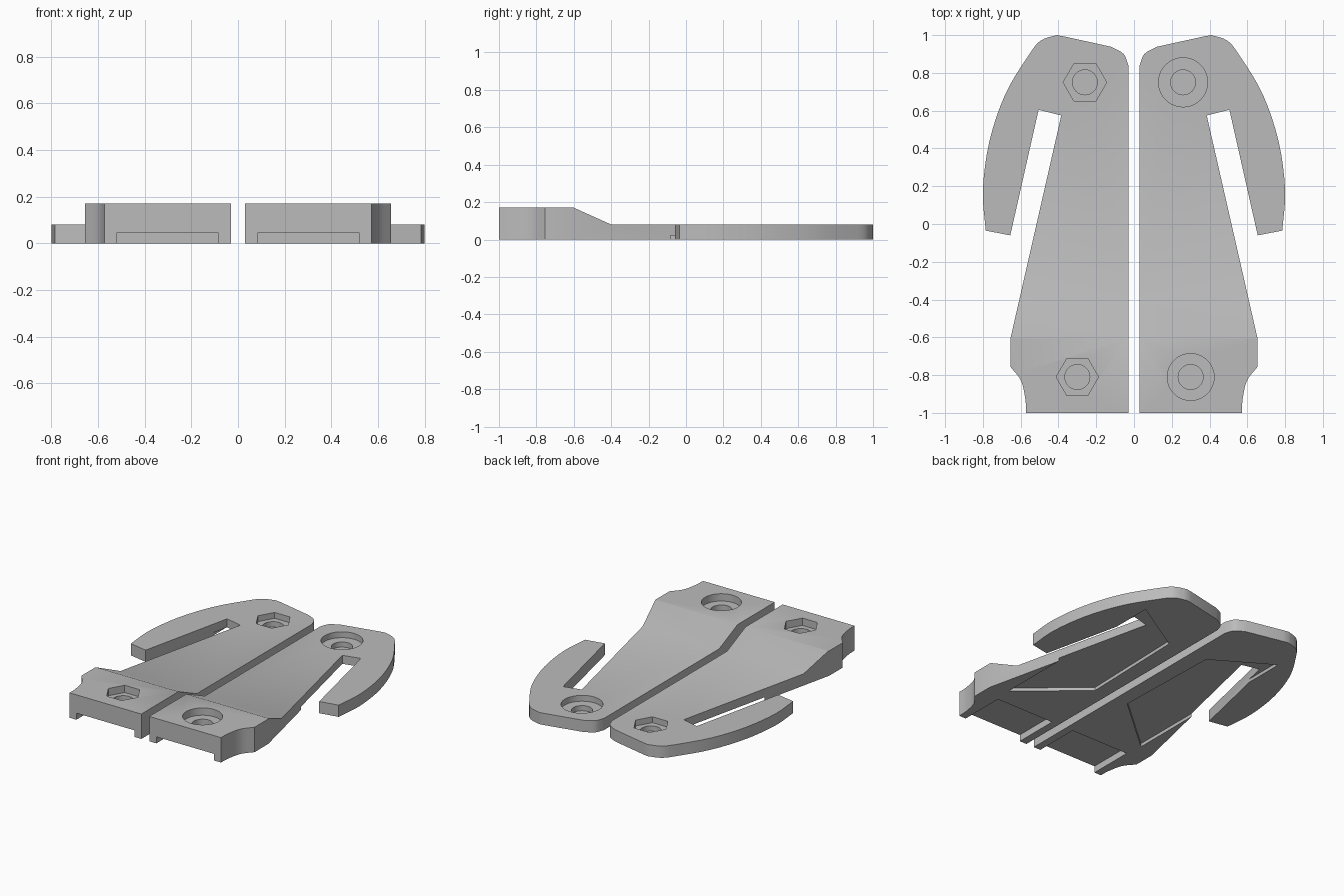
import bpy, bmesh, math
from mathutils import Vector

cube = bpy.data.objects.get("Cube")
if cube:
    bpy.data.objects.remove(cube, do_unlink=True)

grey = bpy.data.materials.new("plain grey")
grey.use_nodes = True
GREY = (0.5, 0.5, 0.5, 1)
grey.diffuse_color = GREY
grey.node_tree.nodes["Principled BSDF"].inputs["Base Color"].default_value = GREY


def prism(name, points, direction):
    """Extrude a closed loop of 3D points along a direction."""
    bm = bmesh.new()
    face = bm.faces.new([bm.verts.new(p) for p in points])
    grown = bmesh.ops.extrude_face_region(bm, geom=[face], use_keep_orig=True)
    moved = [g for g in grown["geom"] if isinstance(g, bmesh.types.BMVert)]
    bmesh.ops.translate(bm, verts=moved, vec=Vector(direction))
    bmesh.ops.recalc_face_normals(bm, faces=bm.faces)
    mesh = bpy.data.meshes.new(name)
    bm.to_mesh(mesh)
    bm.free()
    mesh.materials.append(grey)
    obj = bpy.data.objects.new(name, mesh)
    bpy.context.collection.objects.link(obj)
    return obj


def slab(name, outline, low, high, side=1):
    """Upright prism over an xy outline, mirrored when side is -1."""
    return prism(name, [(side * x, y, low) for x, y in outline], (0, 0, high - low))


def ring(cx, cy, radius, count):
    return [(cx + radius * math.cos(math.tau * i / count),
             cy + radius * math.sin(math.tau * i / count)) for i in range(count)]


def cut(obj, cutter):
    """Subtract the cutter, then throw it away."""
    cutter.hide_render = True
    bpy.context.view_layer.objects.active = obj
    mod = obj.modifiers.new("cut", "BOOLEAN")
    mod.operation = "DIFFERENCE"
    mod.solver = "EXACT"
    mod.object = cutter
    bpy.ops.object.modifier_apply(modifier=mod.name)
    bpy.data.objects.remove(cutter, do_unlink=True)


def smooth(points, steps=4):
    """Catmull-Rom curve through the points."""
    pts = [Vector(p) for p in points]
    pts = [2 * pts[0] - pts[1]] + pts + [2 * pts[-1] - pts[-2]]
    out = []
    for a, b, c, d in zip(pts, pts[1:], pts[2:], pts[3:]):
        for i in range(steps):
            t = i / steps
            out.append(tuple(0.5 * (2 * b + (c - a) * t + (2 * a - 5 * b + 4 * c - d) * t * t
                                    + (3 * b - a - 3 * c + d) * t ** 3)))
    return out + [tuple(pts[-2])]


# Plan outline of one plate: foot, leg, slot, hook and rounded back
foot = [(0.03, -1)] + smooth([(0.572, -1), (0.575, -0.93), (0.598, -0.83), (0.655, -0.755)])
slot = [(0.655, -0.61), (0.385, 0.575), (0.505, 0.605), (0.655, -0.06)]
hook = smooth([(0.785, -0.035), (0.8, 0.18), (0.765, 0.44), (0.68, 0.69), (0.56, 0.89),
               (0.495, 0.97), (0.41, 1.0)])
back = smooth([(0.36, 0.99), (0.12, 0.938), (0.055, 0.9), (0.03, 0.84)][1:])
outline = foot + slot + hook + [(0.37, 0.993)] + back

# Underside pocket and side profile of the space above the lowered plate
pocket = [(0.535, -0.57), (0.13, -0.22), (0.15, 0.515), (0.535, 0.75)]
above = [(-0.6, 0.17), (-0.4, 0.08), (1.2, 0.08), (1.2, 0.3), (-0.6, 0.3)]
channel = [(0.083, -1.1), (0.52, -1.1), (0.52, -0.69), (0.083, -0.69)]

for side, label, sides, radii in ((1, "left", 40, (0.13, 0.124)),
                                  (-1, "right", 6, (0.115, 0.112))):
    plate = slab(label + "_plate", outline, 0, 0.17, side)

    # Ramp down to the thin rear part
    cut(plate, prism("ramp_cutter", [(-1, y, z) for y, z in above], (2, 0, 0)))

    # Channel beneath the foot and shallow pocket beneath the leg
    cut(plate, slab("channel_cutter", channel, -0.1, 0.045, side))
    cut(plate, slab("pocket_cutter", pocket, -0.1, 0.022, side))

    # Bolt recesses: round on the left, six-sided on the right
    for (x, y), radius, top, seat, floor in (((0.26, 0.75), radii[0], 0.08, 0.04, 0.005),
                                             ((0.3, -0.81), radii[1], 0.17, 0.12, 0.052)):
        cut(plate, slab("head_cutter", ring(x, y, radius, sides), seat, top + 0.1, side))
        cut(plate, slab("bore_cutter", ring(x, y, 0.066, 32), floor, top + 0.1, side))

    bpy.ops.object.select_all(action="DESELECT")
    plate.select_set(True)
    bpy.context.view_layer.objects.active = plate
    bpy.ops.object.shade_smooth_by_angle(angle=math.radians(30))
